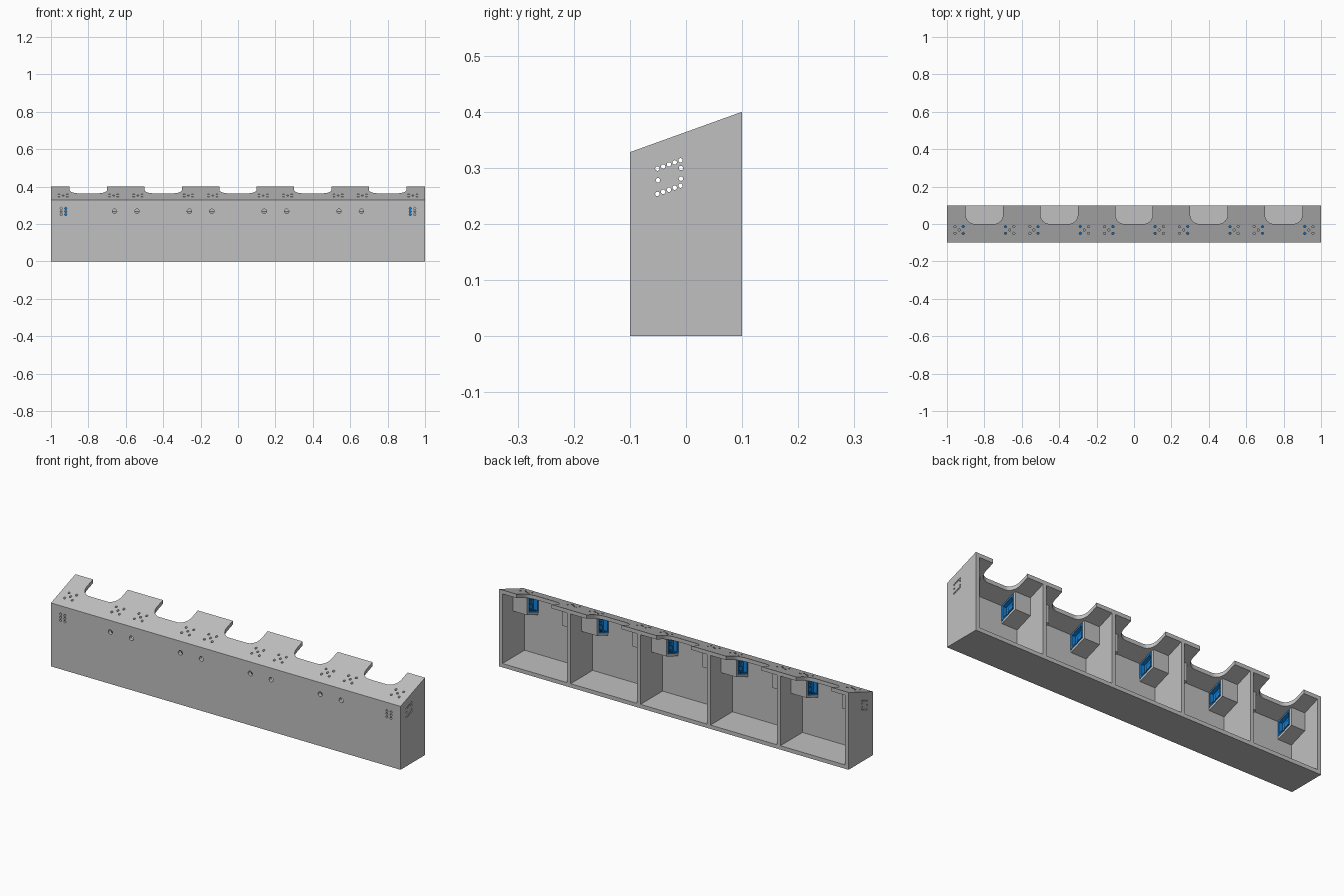
import bpy, bmesh, math
from mathutils import Matrix, Vector

if "Cube" in bpy.data.objects:
    bpy.data.objects.remove(bpy.data.objects["Cube"])

SLOPE = 0.36                      # roof rise per unit of depth
T = 0.02                          # wall thickness
BAYS = [-0.8, -0.4, 0.0, 0.4, 0.8]


def sloped(y, offset):
    return offset + SLOPE * y


def material(name, rgb):
    m = bpy.data.materials.new(name)
    m.diffuse_color = (*rgb, 1)
    m.use_nodes = True
    m.node_tree.nodes["Principled BSDF"].inputs["Base Color"].default_value = m.diffuse_color
    return m


grey = material("grey_plastic", (0.53, 0.53, 0.53))
blue = material("blue_plastic", (0.008, 0.22, 0.68))


def extrude(bm, pts, vec):
    face = bm.faces.new([bm.verts.new(p) for p in pts])
    res = bmesh.ops.extrude_face_region(bm, geom=[face])
    moved = [v for v in res["geom"] if isinstance(v, bmesh.types.BMVert)]
    bmesh.ops.translate(bm, verts=moved, vec=vec)


def prism(bm, y0, y1, lo, hi, x0, x1, flat=False):
    """Block along x with a sloped top, and a sloped or flat bottom."""
    zb = (lo, lo) if flat else (sloped(y0, lo), sloped(y1, lo))
    pts = [(x0, y0, zb[0]), (x0, y1, zb[1]),
           (x0, y1, sloped(y1, hi)), (x0, y0, sloped(y0, hi))]
    extrude(bm, pts, Vector((x1 - x0, 0, 0)))


def drill(bm, centre, axis, radius, depth, sides=12):
    rot = Vector((0, 0, 1)).rotation_difference(Vector(axis)).to_matrix().to_4x4()
    bmesh.ops.create_cone(bm, cap_ends=True, segments=sides, radius1=radius, radius2=radius,
                          depth=depth, matrix=Matrix.Translation(centre) @ rot)


def finish(bm, name, mat=grey):
    bmesh.ops.recalc_face_normals(bm, faces=bm.faces)
    me = bpy.data.meshes.new(name)
    bm.to_mesh(me)
    bm.free()
    ob = bpy.data.objects.new(name, me)
    bpy.context.collection.objects.link(ob)
    me.materials.append(mat)
    return ob


def boolean(ob, tool, op="DIFFERENCE", keep=False):
    mod = ob.modifiers.new("cut", "BOOLEAN")
    mod.operation, mod.object, mod.solver = op, tool, "EXACT"
    bpy.context.view_layer.objects.active = ob
    bpy.ops.object.modifier_apply(modifier=mod.name)
    if not keep:
        bpy.data.objects.remove(tool)


# Outer housing with a sloping roof
bm = bmesh.new()
prism(bm, -0.1, 0.1, 0, 0.364, -1, 1, flat=True)
housing = finish(bm, "housing")

# Five bays open to the back
bm = bmesh.new()
for c in BAYS:
    left = c - 0.2 + (T if c == -0.8 else T / 2)
    right = c + 0.2 - (T if c == 0.8 else T / 2)
    prism(bm, -0.1 + T, 0.15, T, 0.364 - T, left, right, flat=True)
boolean(housing, finish(bm, "bay_cutter"))

# Two socket boxes per bay, hung under the roof against the side walls
SOCKETS = [(c + s * 0.2, -s) for c in BAYS for s in (-1, 1)]   # wall x, inward direction
bm = bmesh.new()
for w, d in SOCKETS:
    start = 0.01 if abs(w) > 0.9 else 0.005
    prism(bm, -0.09, 0.012, 0.253, 0.354, w + d * start, w + d * 0.098)
boolean(housing, finish(bm, "socket_boxes"), "UNION")

# Hollow of each socket box, open at the inward end
bm = bmesh.new()
for w, d in SOCKETS:
    start = T if abs(w) > 0.9 else T / 2
    prism(bm, -0.08, 0.0, 0.266, 0.3435, w + d * start, w + d * 0.12)
boolean(housing, finish(bm, "hollow_cutter"))

# Rounded notches in the back edge of the roof
bm = bmesh.new()
R = 0.05
for c in BAYS:
    pts = [(c + 0.1, 0.2, 0.33), (c - 0.1, 0.2, 0.33)]
    for s, a0 in ((-1, 180), (1, 270)):
        for i in range(9):
            a = math.radians(a0 + 90 * i / 8)
            pts.append((c + s * (0.1 - R) + R * math.cos(a), R + R * math.sin(a), 0.33))
    extrude(bm, pts, Vector((0, 0, 0.2)))
boolean(housing, finish(bm, "notch_cutter"))

# Vent holes in the roof: five dots above each socket
bm = bmesh.new()
for w, d in SOCKETS:
    for dx, dy in ((-1, -1), (1, -1), (0, 0), (-1, 1), (1, 1)):
        drill(bm, (w + d * 0.065 + dx * 0.022, -0.032 + dy * 0.018, 0.4), (0, 0, 1), 0.006, 0.2)
boolean(housing, finish(bm, "roof_hole_cutter"))

# Front holes: one large by each divider, two columns of small ones at the ends
bm = bmesh.new()
for w, d in SOCKETS:
    if abs(w) < 0.9:
        drill(bm, (w + d * 0.06, -0.1, 0.268), (0, 1, 0), 0.012, 0.08, 20)
    else:
        for dx in (-0.012, 0.012):
            for z in (0.252, 0.268, 0.284):
                drill(bm, (w + d * 0.067 + dx, -0.1, z), (0, 1, 0), 0.006, 0.08)
boolean(housing, finish(bm, "front_hole_cutter"))

# Ring of cable holes running the whole length
bm = bmesh.new()
ring = [(-0.051 + 0.0103 * i, o) for i in range(5) for o in (0.272, 0.317)]
ring += [(-0.05, 0.296), (-0.009, 0.284), (-0.009, 0.303)]
for y, o in ring:
    drill(bm, (0, y, sloped(y, o)), (1, 0, 0), 0.004, 2.4)
cable_holes = finish(bm, "cable_hole_cutter")
boolean(housing, cable_holes, keep=True)

# Blue socket inserts: open cup with a back plate
bm = bmesh.new()
for w, d in SOCKETS:
    prism(bm, -0.0795, -0.0005, 0.2665, 0.343, w + d * 0.073, w + d * 0.1)
inserts = finish(bm, "socket_inserts", blue)
bm = bmesh.new()
for w, d in SOCKETS:
    prism(bm, -0.071, -0.007, 0.275, 0.334, w + d * 0.079, w + d * 0.12)
boolean(inserts, finish(bm, "cup_cutter", blue))
boolean(inserts, cable_holes)

# Small core block in the middle of each insert
bm = bmesh.new()
for w, d in SOCKETS:
    prism(bm, -0.043, -0.016, 0.283, 0.306, w + d * 0.078, w + d * 0.092)
finish(bm, "insert_cores", blue)
